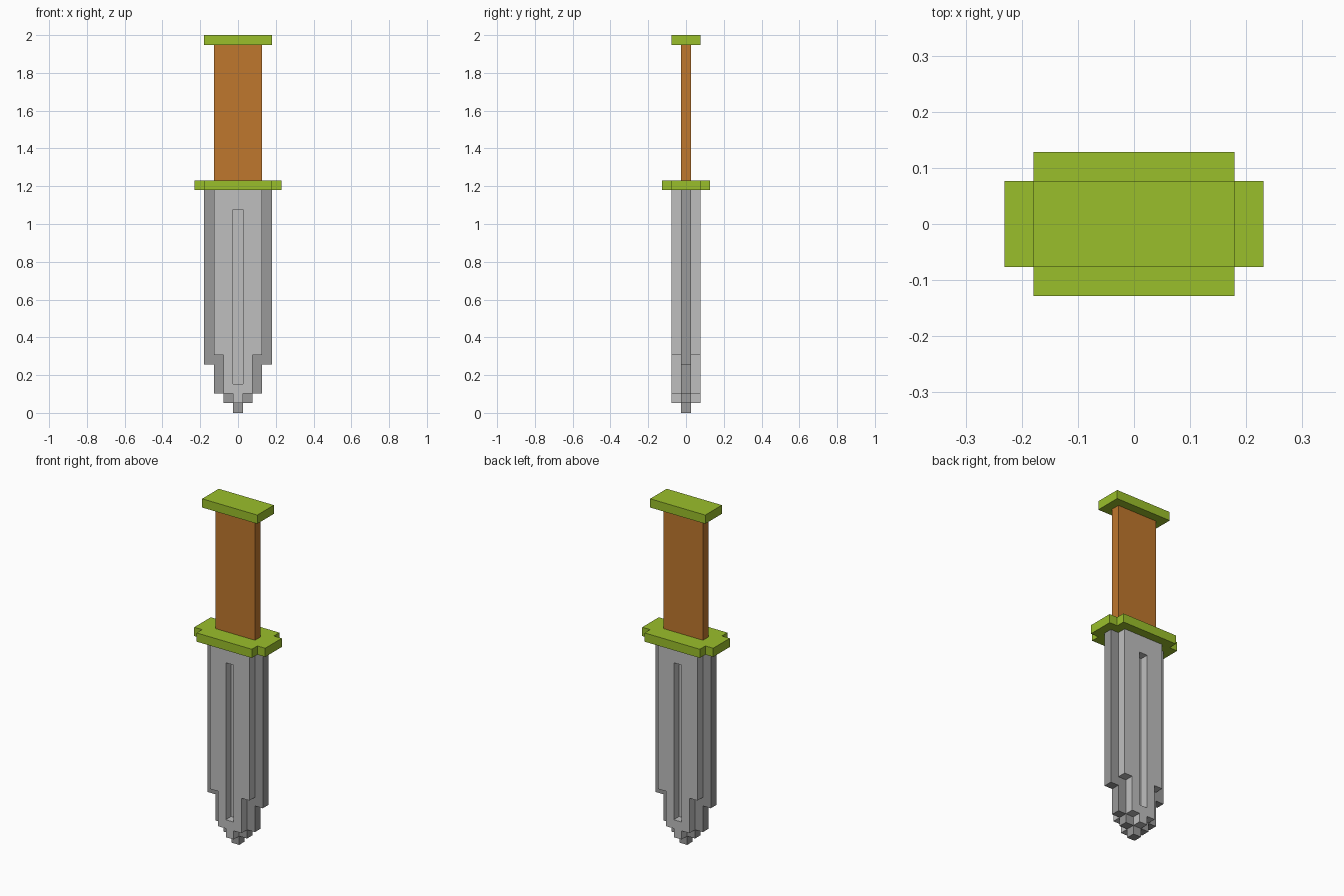
import bpy, bmesh

cube = bpy.data.objects.get("Cube")
if cube:
    bpy.data.objects.remove(cube, do_unlink=True)

U = 2 / 39  # one block; all sizes below are in blocks


def material(name, r, g, b):
    m = bpy.data.materials.new(name)
    m.use_nodes = True
    m.diffuse_color = (r, g, b, 1)
    m.node_tree.nodes["Principled BSDF"].inputs["Base Color"].default_value = (r, g, b, 1)
    return m


green = material("green", 0.323, 0.521, 0.024)
brown = material("orange brown", 0.521, 0.184, 0.026)
light = material("light grey", 0.521, 0.521, 0.521)
dark = material("dark grey", 0.319, 0.319, 0.319)


def solid(name, outline, plane, lo, hi, mat, mirror):
    """Extrude an outline in plane 'xz' or 'xy' from lo to hi, then mirror it.
    Faces lying on a mirror plane are left open so the halves weld."""
    def point(a, b, c):
        return (a * U, c * U, b * U) if plane == "xz" else (a * U, b * U, c * U)
    bm = bmesh.new()
    rings = [[bm.verts.new(point(a, b, c)) for a, b in outline] for c in (lo, hi)]
    n = len(outline)
    for ring in rings:
        bm.faces.new(ring)
    for i in range(n):
        j = (i + 1) % n
        bm.faces.new((rings[0][i], rings[0][j], rings[1][j], rings[1][i]))
    bmesh.ops.recalc_face_normals(bm, faces=bm.faces)
    seam = [f for f in bm.faces for k in range(3) if mirror[k]
            and all(abs(v.co[k]) < 1e-6 for v in f.verts)]
    bmesh.ops.delete(bm, geom=seam, context="FACES")
    me = bpy.data.meshes.new(name)
    bm.to_mesh(me)
    bm.free()
    me.materials.append(mat)
    ob = bpy.data.objects.new(name, me)
    bpy.context.collection.objects.link(ob)
    mod = ob.modifiers.new("Mirror", "MIRROR")
    mod.use_axis = mirror
    mod.merge_threshold = 0.0001
    return ob


def box_outline(x, y):
    return [(0, 0), (x, 0), (x, y), (0, y)]


BOTH = (True, True, False)

# Hilt
solid("pommel", box_outline(3.5, 1.5), "xy", 38, 39, green, BOTH)
solid("grip", box_outline(2.5, 0.5), "xy", 24, 38, brown, BOTH)
solid("guard", [(0, 0), (4.5, 0), (4.5, 1.5), (3.5, 1.5), (3.5, 2.5), (0, 2.5)],
      "xy", 23, 24, green, BOTH)

# Stepped cutting edge running through the middle of the blade
solid("blade_edge", [(0, 0), (.5, 0), (.5, 1), (1.5, 1), (1.5, 2), (2.5, 2),
                     (2.5, 5), (3.5, 5), (3.5, 23), (0, 23)],
      "xz", 0, 0.5, dark, BOTH)

# Raised blade faces, front and back, with a slot for the groove
solid("blade_face", [(0, 1), (.5, 1), (.5, 2), (1.5, 2), (1.5, 6), (2.5, 6), (2.5, 23),
                     (0, 23), (0, 21), (.5, 21), (.5, 3), (0, 3)],
      "xz", 0.5, 1.5, light, BOTH)

# Light floor of the groove
solid("groove_floor", [(0, 3), (.5, 3), (.5, 21), (0, 21)],
      "xz", 0.5, 0.54, light, BOTH)
